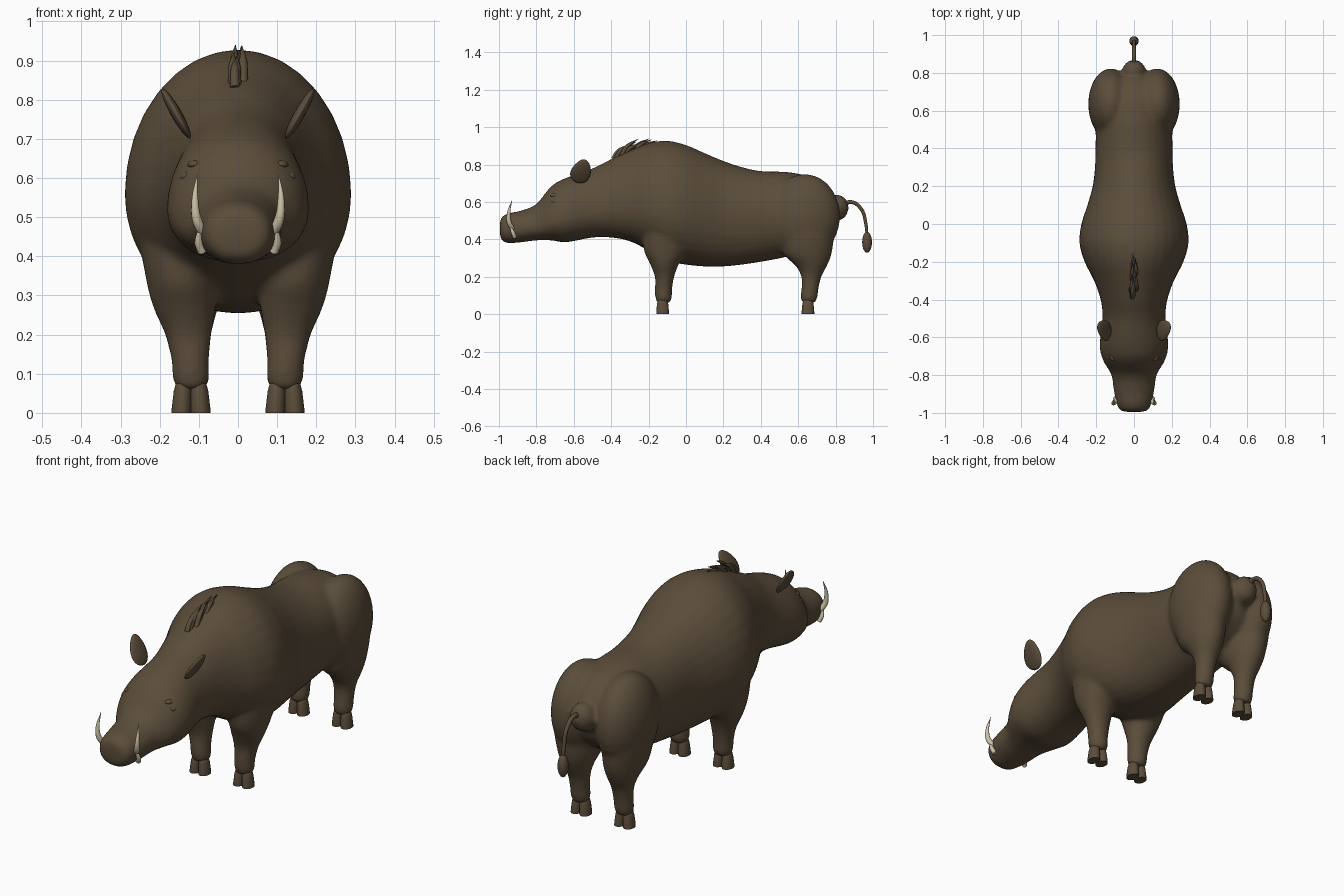
import bpy, bmesh, math, random
from mathutils import Vector, Matrix

if "Cube" in bpy.data.objects:
    bpy.data.objects.remove(bpy.data.objects["Cube"])
random.seed(4)


def material(name, rgb):
    m = bpy.data.materials.new(name)
    m.use_nodes = True
    m.diffuse_color = (*rgb, 1)
    m.node_tree.nodes["Principled BSDF"].inputs["Base Color"].default_value = (*rgb, 1)
    return m


HIDE = material("brown hide", (0.105, 0.074, 0.043))
IVORY = material("ivory", (0.6, 0.53, 0.38))


def finish(name, bm, mat):
    bmesh.ops.recalc_face_normals(bm, faces=bm.faces)
    me = bpy.data.meshes.new(name)
    bm.to_mesh(me)
    bm.free()
    me.materials.append(mat)
    me.shade_smooth()
    ob = bpy.data.objects.new(name, me)
    bpy.context.collection.objects.link(ob)
    return ob


def spline(rows, steps=5):
    """Catmull-Rom interpolation of rows of numbers."""
    out = []
    for i in range(len(rows) - 1):
        a, b, c, d = (rows[min(max(i + k, 0), len(rows) - 1)] for k in (-1, 0, 1, 2))
        for s in range(steps):
            t = s / steps
            out.append([q + t * (r - p) / 2 + t * t * (p - 2.5 * q + 2 * r - e / 2)
                        + t ** 3 * (1.5 * (q - r) + (e - p) / 2)
                        for p, q, r, e in zip(a, b, c, d)])
    return out + [list(rows[-1])]


def loft(bm, rings):
    """Skin a list of point rings and close both ends."""
    loops = [[bm.verts.new(p) for p in ring] for ring in rings]
    n = len(loops[0])
    for a, b in zip(loops, loops[1:]):
        for i in range(n):
            bm.faces.new((a[i], a[(i + 1) % n], b[(i + 1) % n], b[i]))
    bm.faces.new(loops[0][::-1])
    bm.faces.new(loops[-1])


ANGLES = [math.tau * i / 32 for i in range(32)]


def trunk_ring(y, low, high, half, mid):
    """Cross-section, widest at height mid and a little squarer below."""
    ring = []
    for a in ANGLES:
        c, s = math.cos(a), math.sin(a)
        if s < 0:
            c = math.copysign(abs(c) ** 0.85, c)
        ring.append((half * c, y, mid + s * (high - mid if s > 0 else mid - low)))
    return ring


def ball(bm, loc, radii, rot=None):
    mat = Matrix.Translation(loc) @ (rot or Matrix()) @ Matrix.Diagonal((*radii, 1))
    return bmesh.ops.create_uvsphere(bm, u_segments=24, v_segments=14, radius=1, matrix=mat)


def tube(name, pts, radii, mat):
    cu = bpy.data.curves.new(name, "CURVE")
    cu.dimensions = "3D"
    cu.bevel_depth = 1
    cu.bevel_resolution = 3
    cu.resolution_u = 6
    cu.use_fill_caps = True
    sp = cu.splines.new("BEZIER")
    sp.bezier_points.add(len(pts) - 1)
    for bp, p, r in zip(sp.bezier_points, pts, radii):
        bp.co, bp.radius = p, r
        bp.handle_left_type = bp.handle_right_type = "AUTO"
    cu.materials.append(mat)
    ob = bpy.data.objects.new(name, cu)
    bpy.context.collection.objects.link(ob)


# Trunk, neck, head and snout: y, underside, back, half width, widest height
TRUNK = [
    (-0.995, 0.43, 0.49, 0.04, 0.46), (-0.985, 0.395, 0.52, 0.075, 0.455),
    (-0.95, 0.38, 0.54, 0.092, 0.46), (-0.88, 0.385, 0.555, 0.108, 0.46),
    (-0.8, 0.395, 0.59, 0.12, 0.47), (-0.72, 0.395, 0.685, 0.165, 0.5),
    (-0.64, 0.385, 0.73, 0.182, 0.52), (-0.5, 0.41, 0.78, 0.167, 0.55),
    (-0.4, 0.41, 0.83, 0.177, 0.58), (-0.3, 0.39, 0.875, 0.212, 0.58),
    (-0.2, 0.34, 0.915, 0.262, 0.57), (-0.1, 0.285, 0.928, 0.289, 0.56),
    (0.0, 0.265, 0.905, 0.279, 0.55), (0.1, 0.255, 0.862, 0.247, 0.54),
    (0.2, 0.255, 0.82, 0.219, 0.53), (0.3, 0.265, 0.787, 0.207, 0.53),
    (0.4, 0.28, 0.766, 0.204, 0.53), (0.55, 0.31, 0.76, 0.2, 0.53),
    (0.68, 0.36, 0.73, 0.18, 0.54), (0.76, 0.43, 0.67, 0.12, 0.55),
    (0.79, 0.5, 0.62, 0.05, 0.56)]
# Legs: z, y centre, y radius, x centre, x radius
FRONT_LEG = [(0.06, -0.12, 0.036, 0.12, 0.038), (0.09, -0.12, 0.045, 0.12, 0.048),
             (0.13, -0.12, 0.046, 0.122, 0.048), (0.2, -0.115, 0.052, 0.127, 0.06),
             (0.27, -0.115, 0.078, 0.137, 0.08), (0.34, -0.11, 0.115, 0.145, 0.09),
             (0.45, -0.1, 0.13, 0.15, 0.1), (0.55, -0.1, 0.1, 0.14, 0.09)]
REAR_LEG = [(0.06, 0.655, 0.036, 0.12, 0.038), (0.09, 0.658, 0.045, 0.12, 0.046),
            (0.13, 0.662, 0.046, 0.12, 0.046), (0.2, 0.67, 0.054, 0.12, 0.052),
            (0.26, 0.67, 0.085, 0.123, 0.07), (0.32, 0.65, 0.128, 0.125, 0.09),
            (0.42, 0.645, 0.148, 0.13, 0.103), (0.53, 0.645, 0.16, 0.13, 0.105)]

bm = bmesh.new()
loft(bm, [trunk_ring(*r) for r in spline(TRUNK)])
for side in (-1, 1):
    for leg in (FRONT_LEG, REAR_LEG):
        loft(bm, [[(side * (x + rx * math.cos(a)), y + ry * math.sin(a), z) for a in ANGLES]
                  for z, y, ry, x, rx in spline(leg)])
    ball(bm, (side * 0.122, 0.635, 0.525), (0.121, 0.19, 0.225))
ball(bm, (0, 0.81, 0.57), (0.062, 0.06, 0.07))
body = finish("body", bm, HIDE)
remesh = body.modifiers.new("blend", "REMESH")
remesh.mode = "VOXEL"
remesh.voxel_size = 0.011
remesh.use_smooth_shade = True
smooth = body.modifiers.new("soften", "SMOOTH")
smooth.factor = 0.5
smooth.iterations = 10

for side, label in ((-1, "right"), (1, "left")):
    # Cloven hooves
    for y, end in ((-0.125, "front"), (0.652, "rear")):
        bm = bmesh.new()
        for toe in (-1, 1):
            rows = [(0, 0.0255, 0.034), (0.012, 0.0255, 0.034), (0.055, 0.023, 0.03),
                    (0.085, 0.017, 0.022), (0.095, 0.006, 0.01)]
            loft(bm, [[(side * 0.12 + toe * (0.0245 - z * 0.06) + rx * math.cos(a),
                        y + ry * math.sin(a), z) for a in ANGLES] for z, rx, ry in rows])
        hoof = finish(f"{end}_hoof_{label}", bm, HIDE)
        bpy.context.view_layer.objects.active = hoof
        hoof.select_set(True)
        bpy.ops.object.shade_smooth_by_angle(angle=math.radians(40))
        hoof.select_set(False)

    # Leaf-shaped ear, narrowing to its tip
    bm = bmesh.new()
    up = Vector((side * 0.48, 0.28, 0.85)).normalized()
    thin = Vector((0.88 * side, 0, -0.48))
    thin = (thin - up * thin.dot(up)).normalized()
    wide = up.cross(thin)
    frame = Matrix((thin, wide, up)).transposed()
    ear = ball(bm, (0, 0, 0), (0.014, 0.053, 0.074))
    for v in ear["verts"]:
        v.co.y *= 1 - 3.2 * v.co.z
        v.co = frame @ v.co + Vector((side * 0.158, -0.56, 0.765))
    finish(f"ear_{label}", bm, HIDE)

    # Brow and eye
    bm = bmesh.new()
    ball(bm, (side * 0.11, -0.7, 0.635), (0.019, 0.026, 0.011), Matrix.Rotation(side * 0.1, 4, "Y"))
    finish(f"brow_{label}", bm, HIDE)
    bm = bmesh.new()
    ball(bm, (side * 0.133, -0.7, 0.605), (0.015, 0.02, 0.012), Matrix.Rotation(side * 0.5, 4, "Y"))
    finish(f"eye_{label}", bm, HIDE)

    # Nostril rim
    bm = bmesh.new()
    ball(bm, (side * 0.036, -0.978, 0.45), (0.011, 0.011, 0.012))
    finish(f"nostril_{label}", bm, HIDE)

    # Long upper tusk and short lower tusk
    tube(f"upper_tusk_{label}",
         [(side * 0.085, -0.925, 0.455), (side * 0.104, -0.945, 0.49),
          (side * 0.11, -0.948, 0.54), (side * 0.104, -0.93, 0.61)],
         (0.013, 0.013, 0.009, 0.001), IVORY)
    tube(f"lower_tusk_{label}",
         [(side * 0.092, -0.915, 0.41), (side * 0.1, -0.925, 0.435), (side * 0.093, -0.945, 0.485)],
         (0.011, 0.011, 0.002), IVORY)

# Tail with tuft
tube("tail", [(0, 0.83, 0.575), (0, 0.88, 0.6), (0, 0.935, 0.565), (0, 0.962, 0.48), (0, 0.968, 0.42)],
     (0.014, 0.011, 0.01, 0.009, 0.008), HIDE)
bm = bmesh.new()
ball(bm, (0, 0.968, 0.385), (0.025, 0.026, 0.056))
finish("tail_tuft", bm, HIDE)

# Crest of bristles swept backward
for i in range(11):
    y = -0.39 + 0.014 * i
    x = random.uniform(-0.016, 0.016)
    z = 0.845 + 0.25 * (y + 0.39)
    rise = random.uniform(0.55, 1) * (1 - 0.045 * i)
    tube(f"bristle_{i + 1}",
         [(x, y, z - 0.015), (x, y + 0.03, z + 0.05 * rise), (x * 0.7, y + 0.095, z + 0.105 * rise)],
         (0.012, 0.011, 0.001), HIDE)
